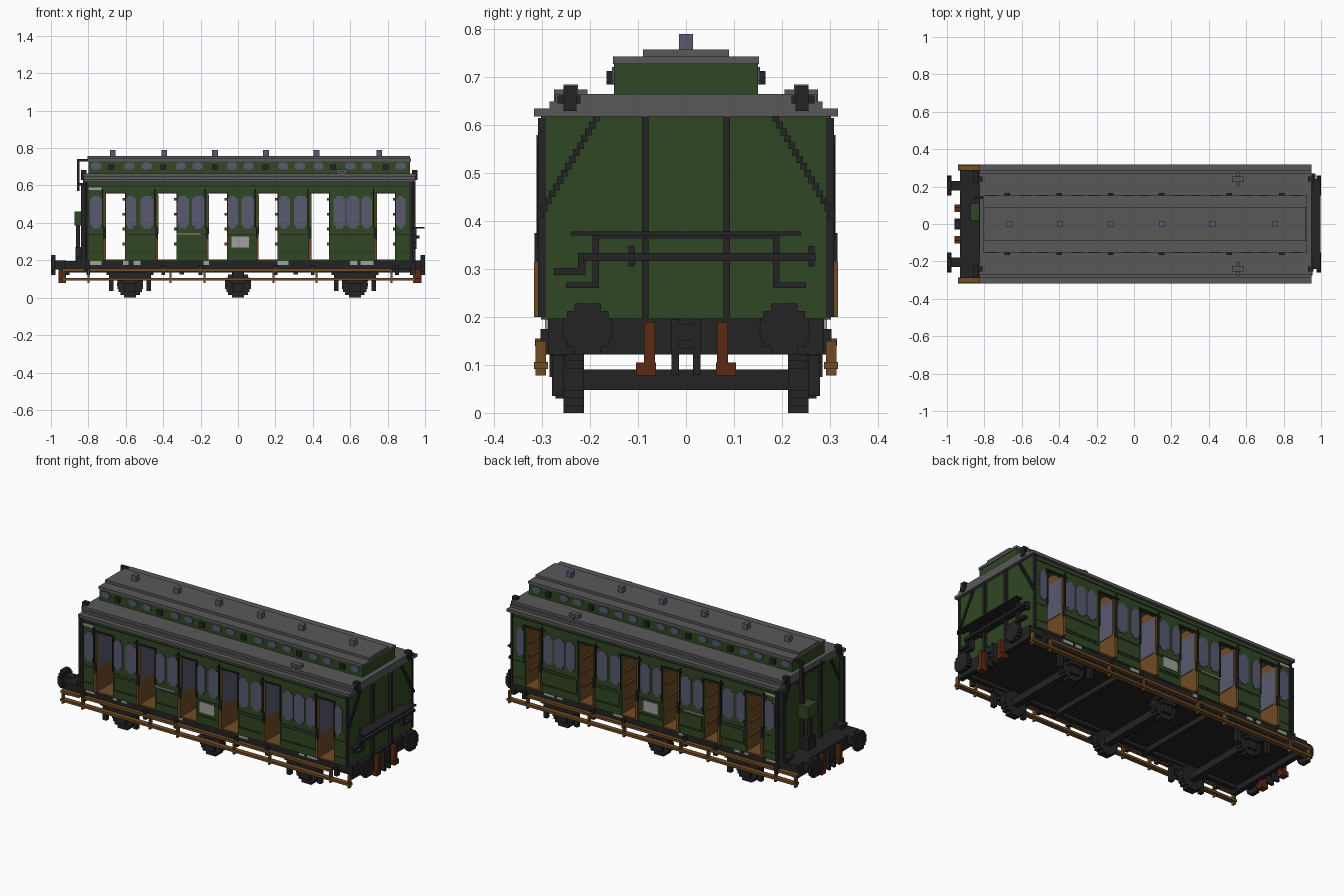
import bpy, bmesh, math

cube = bpy.data.objects.get("Cube")
if cube:
    bpy.data.objects.remove(cube, do_unlink=True)


def material(name, rgb):
    lin = [(c / 255 / 12.92 if c <= 10 else ((c / 255 + 0.055) / 1.055) ** 2.4) for c in rgb]
    m = bpy.data.materials.new(name)
    m.use_nodes = True
    m.diffuse_color = (*lin, 1)
    m.node_tree.nodes["Principled BSDF"].inputs["Base Color"].default_value = (*lin, 1)
    return m


GREEN = material("coach green", (48, 71, 36))
BLACK = material("iron black", (35, 35, 36))
ROOF = material("roof grey", (88, 88, 88))
GLASS = material("window blue grey", (88, 90, 112))
WOOD = material("brown wood", (112, 76, 36))
RUST = material("rust", (92, 40, 18))
PLATE = material("pale plate", (160, 160, 158))


def part(name, mat, boxes, mirror=False):
    """One object made of boxes (x0, x1, y0, y1, z0, z1), optionally mirrored in y."""
    bm = bmesh.new()
    boxes = list(boxes)
    if mirror:
        boxes += [(a, b, -d, -c, e, f) for a, b, c, d, e, f in boxes]
    for x0, x1, y0, y1, z0, z1 in boxes:
        vs = bmesh.ops.create_cube(bm, size=1)["verts"]
        for v in vs:
            v.co = ((x0 + x1) / 2 + v.co.x * (x1 - x0),
                    (y0 + y1) / 2 + v.co.y * (y1 - y0),
                    (z0 + z1) / 2 + v.co.z * (z1 - z0))
    me = bpy.data.meshes.new(name)
    bm.to_mesh(me)
    bm.free()
    me.materials.append(mat)
    ob = bpy.data.objects.new(name, me)
    bpy.context.collection.objects.link(ob)
    return ob


def stepped_disc(u, z, r, rows):
    """Rows (u0, u1, z0, z1) approximating a disc with square steps."""
    h = 2 * r / rows
    out = []
    for i in range(rows):
        mid = -r + (i + 0.5) * h
        w = math.sqrt(r * r - mid * mid)
        out.append((u - w, u + w, z + mid - h / 2, z + mid + h / 2))
    return out


X0, X1 = -0.81, 0.93      # body ends
W = 0.302                 # wall half width
DOORS = [(-0.71, -0.605), (-0.43, -0.33), (-0.16, -0.06),
         (0.107, 0.21), (0.39, 0.487), (0.74, 0.84)]
WINDOWS = [(-0.79, -0.727), (-0.60, -0.545), (-0.52, -0.452), (-0.325, -0.262), (-0.246, -0.177),
           (-0.055, 0.0), (0.02, 0.085), (0.218, 0.278), (0.30, 0.37), (0.51, 0.575),
           (0.58, 0.65), (0.66, 0.717), (0.845, 0.895)]
edges = [X0] + [e for d in DOORS for e in d] + [X1]
SEGMENTS = list(zip(edges[::2], edges[1::2]))

# Side walls between the door openings, header above, end walls
part("side_walls", GREEN, [(a, b, W - 0.015, W, 0.195, 0.56) for a, b in SEGMENTS], True)
part("wall_header", GREEN, [(X0, X1, W - 0.015, W, 0.556, 0.625)], True)
part("end_walls", GREEN, [(x, x + 0.015, -W + 0.002, W - 0.002, 0.195, 0.625) for x in (X0, X1 - 0.015)]
     + [(x, x + 0.015, -0.27, 0.27, 0.62, 0.65) for x in (X0, X1 - 0.015)])
part("lower_panels", GREEN, [(a + 0.012, b - 0.012, W, W + 0.006, 0.25, 0.325)
                             for a, b in SEGMENTS if b - a > 0.12], True)
part("waist_lines", BLACK, [(a, b, W, W + 0.002, z, z + 0.004)
                            for a, b in SEGMENTS for z in (0.238, 0.336)], True)
part("header_line", BLACK, [(X0, X1, W, W + 0.003, 0.594, 0.599)], True)

# Rounded side windows
part("side_windows", GLASS,
     [b for a, c in WINDOWS for b in ((a, c, W, W + 0.004, 0.385, 0.53),
                                      (a + 0.013, c - 0.013, W, W + 0.004, 0.37, 0.545))], True)

# Compartment partitions, glazed on one face and battened on the other
part("partitions", WOOD, [(a - 0.014, a, -W + 0.014, W - 0.014, 0.195, 0.60) for a, _ in DOORS]
     + [(b, b + 0.014, -W + 0.014, W - 0.014, 0.195, 0.60) for _, b in DOORS])
part("partition_glass", GLASS, [(a, a + 0.004, 0.02, W - 0.005, 0.34, 0.55) for a, _ in DOORS], True)
part("partition_battens", WOOD, [(b - 0.012, b, 0.02, W - 0.03, z, z + 0.014)
                                 for _, b in DOORS for z in (0.28, 0.36, 0.44, 0.52)], True)
part("compartment_floor", WOOD, [(a, b, -W, W, 0.195, 0.203) for a, b in DOORS])
part("door_jambs", WOOD, [(a - 0.012, a + 0.003, W - 0.014, 0.317, 0.2, 0.315) for a, _ in DOORS]
     + [(a - 0.003, a + 0.003, W - 0.014, W + 0.003, 0.315, 0.556) for a, _ in DOORS], True)
part("door_handles", BLACK, [(a - 0.012, a + 0.002, W - 0.01, 0.316, 0.315, 0.375) for a, _ in DOORS]
     + [(b, b + 0.006, W, W + 0.008, 0.35, 0.556) for _, b in DOORS]
     + [(a - 0.018, a - 0.012, W, W + 0.01, 0.375, 0.58) for a, _ in DOORS]
     + [(a - 0.03, b + 0.01, W, W + 0.008, 0.556, 0.563) for a, b in DOORS], True)

# Blank plates low on the sides
part("side_plates", PLATE, [(-0.035, 0.06, W + 0.004, W + 0.009, 0.268, 0.33),
                            (-0.33, -0.2, W, W + 0.004, 0.337, 0.343)], True)
part("frame_plates", PLATE, [(x - w, x + w, 0.288, 0.294, 0.175, 0.198) for x, w in
                             ((-0.76, 0.03), (-0.6, 0.015), (-0.54, 0.02), (-0.17, 0.015), (0.24, 0.03),
                              (0.62, 0.02), (0.69, 0.035))], True)
part("corner_plates", PLATE, [(-0.8, -0.73, W, W + 0.004, 0.575, 0.588)], True)

# Stepped main roof
part("main_roof", ROOF, [(-0.825, 0.95, -0.317, 0.317, 0.618, 0.635),
                         (-0.825, 0.95, -0.285, 0.285, 0.635, 0.65),
                         (-0.825, 0.95, -0.272, 0.272, 0.65, 0.665)])
part("roof_boxes", ROOF, [(0.525, 0.585, 0.225, 0.255, 0.66, 0.685),
                          (0.545, 0.567, 0.205, 0.275, 0.65, 0.675)], True)

# Clerestory
VENTS = [-0.67, -0.395, -0.123, 0.15, 0.42, 0.755]
part("clerestory", GREEN, [(-0.80, 0.92, -0.15, 0.15, 0.66, 0.73)])
part("clerestory_roof", ROOF, [(-0.805, 0.925, -0.152, 0.152, 0.728, 0.743),
                               (-0.805, 0.92, -0.09, 0.09, 0.743, 0.758)])
part("clerestory_windows", GLASS,
     [(x - 0.027, x + 0.027, 0.15, 0.154, 0.692, 0.716) for x in
      (-0.76, -0.58, -0.488, -0.305, -0.215, -0.032, 0.057, 0.24, 0.33, 0.43, 0.6, 0.69, 0.87)]
     + [(x - 0.018, x + 0.018, 0.15, 0.154, 0.686, 0.722) for x in
        (-0.76, -0.58, -0.488, -0.305, -0.215, -0.032, 0.057, 0.24, 0.33, 0.43, 0.6, 0.69, 0.87)], True)
part("clerestory_vents", BLACK, [(x - 0.015, x + 0.015, 0.15, 0.166, 0.685, 0.713)
                                 for x in (-0.677, -0.4, -0.125, 0.147, 0.51, 0.79)], True)
part("roof_vents", GLASS, [(x - 0.015, x + 0.015, -0.015, 0.015, 0.755, 0.79) for x in VENTS])

# Underframe, platform and cross beams
part("underframe", BLACK, [(-0.93, 0.95, -0.288, 0.288, 0.155, 0.197)]
     + [(x, x + 0.03, -0.288, 0.288, 0.122, 0.197) for x in (-0.93, 0.92)]
     + [(x - 0.012, x + 0.012, -0.28, 0.28, 0.125, 0.16) for x in (-0.3, 0.31)])
part("sole_bars", BLACK, [(-0.9, 0.92, 0.24, 0.27, 0.135, 0.16)], True)

# Wheels, axles and springs
AXLES = [-0.577, 0.0, 0.625]
part("wheels", BLACK, [(a, b, 0.213, 0.255, c, d) for x in AXLES
                       for a, b, c, d in stepped_disc(x, 0.07, 0.07, 9)], True)
part("axles", BLACK, [(x - 0.02, x + 0.02, -0.22, 0.22, 0.048, 0.09) for x in AXLES])
part("axle_boxes", BLACK, [(x - 0.03, x + 0.03, 0.25, 0.272, 0.03, 0.16) for x in AXLES], True)
part("springs", BLACK, [(x - w, x + w, 0.25, 0.285, z, z + 0.015) for x in AXLES
                        for w, z in ((0.125, 0.12), (0.1, 0.105), (0.07, 0.09), (0.045, 0.075))
                        if x or w < 0.1]
     + [(x + s * 0.1 - 0.012, x + s * 0.1 + 0.012, 0.255, 0.28, 0.035, 0.16)
        for x in (AXLES[0], AXLES[2]) for s in (-1, 1)], True)

# Footboards and hangers
part("lower_footboard", WOOD, [(-0.94, 0.95, 0.288, 0.317, 0.092, 0.106)], True)
part("upper_footboard", WOOD, [(-0.79, 0.82, 0.286, 0.31, 0.14, 0.155)], True)
part("footboard_brackets", WOOD, [(x - 0.005, x + 0.005, 0.292, 0.314, 0.078, 0.15)
                                  for x in (-0.93, -0.8, -0.36, -0.18, 0.19, 0.42, 0.82, 0.94)], True)
part("footboard_hangers", BLACK, [(x - 0.01, x + 0.01, 0.275, 0.303, 0.122, 0.175)
                                  for x in (-0.8, -0.4, -0.2, 0.2, 0.4, 0.85)], True)

# Buffers and couplings at both ends
for side, s in (("rear", -1), ("front", 1)):
    face, beam = s * 1.0, (-0.93 if s < 0 else 0.95)
    thick = 0.025
    xs = sorted((face, face - s * thick))
    part(side + "_buffer_heads", BLACK, [(xs[0], xs[1], a, b, c, d)
                                         for a, b, c, d in stepped_disc(0.205, 0.175, 0.053, 7)], True)
    xr = sorted((face - s * thick, beam - s * 0.01))
    part(side + "_buffer_rods", BLACK, [(*xr, 0.18, 0.23, 0.15, 0.2)], True)
    x = sorted((beam - s * 0.01, beam + s * 0.03))
    part(side + "_brake_hoses", RUST, [(*x, 0.065, 0.088, 0.08, 0.19),
                                       (*x, 0.063, 0.104, 0.078, 0.105)], True)
    part(side + "_coupling_links", BLACK, [(*x, 0.015, 0.03, 0.08, 0.195)], True)
    part(side + "_hook", BLACK, [(*x, -0.016, 0.016, 0.15, 0.185),
                                 (*x, -0.028, 0.028, 0.122, 0.135)])

# End rails, stepped corner trim and lamp brackets on both ends
for side, s, end in (("rear", -1, X0), ("front", 1, X1)):
    def ends(a, b):
        return tuple(sorted((end + s * a, end + s * b)))
    part(side + "_end_posts", BLACK, [(*ends(0, 0.018), 0.078, 0.092, 0.195, 0.648)], True)
    part(side + "_end_top_rail", BLACK, [(*ends(0, 0.018), -0.118, 0.118, 0.624, 0.637)])
    n = 15
    part(side + "_corner_trim", BLACK,
         [(*ends(0, 0.008), 0.172 + 0.125 * i / n, 0.186 + 0.125 * i / n,
           0.622 - 0.215 * i / n, 0.636 - 0.215 * i / n) for i in range(n + 1)], True)
    part(side + "_lamp_brackets", BLACK, [(*ends(0, 0.03), 0.228, 0.255, 0.63, 0.682),
                                          (*ends(0, 0.025), 0.22, 0.268, 0.645, 0.662)], True)
    part(side + "_corner_posts", BLACK, [(*ends(-0.012, 0.002), W - 0.01, 0.309, 0.2, 0.615)], True)

# Walkway gate rails on the front end
part("gate_rails", BLACK, [(0.93, 0.955, -0.195, 0.195, 0.364, 0.378),
                           (0.93, 0.97, -0.215, 0.27, 0.317, 0.333),
                           (0.93, 0.955, -0.275, -0.21, 0.288, 0.302),
                           (0.93, 0.955, -0.225, -0.21, 0.288, 0.333),
                           (0.93, 0.955, -0.12, -0.106, 0.305, 0.348),
                           (0.93, 0.955, 0.255, 0.268, 0.305, 0.348),
                           (0.955, 0.998, -0.24, 0.24, 0.37, 0.378)])
part("gate_rail_legs", BLACK, [(0.93, 0.955, 0.181, 0.195, 0.26, 0.375),
                               (0.93, 0.955, 0.181, 0.25, 0.26, 0.272)], True)

# Platform fittings at the rear: brake box, brake stand, lamp pole
part("brake_box", GREEN, [(-0.875, -0.81, 0.02, 0.11, 0.385, 0.46)])
part("brake_stand", BLACK, [(-0.865, -0.845, 0.055, 0.075, 0.195, 0.39),
                            (-0.87, -0.815, 0.03, 0.1, 0.195, 0.27)])
part("lamp_pole", BLACK, [(-0.862, -0.848, 0.135, 0.15, 0.57, 0.74),
                          (-0.862, -0.8, 0.135, 0.15, 0.728, 0.742),
                          (-0.862, -0.81, 0.135, 0.15, 0.6, 0.612)])
part("platform_posts", BLACK, [(-0.84, -0.815, 0.27, 0.29, 0.195, 0.6),
                               (-0.86, -0.815, 0.22, 0.28, 0.195, 0.22)], True)
part("platform_edges", WOOD, [(-0.94, -0.82, 0.285, 0.315, 0.14, 0.155)], True)
